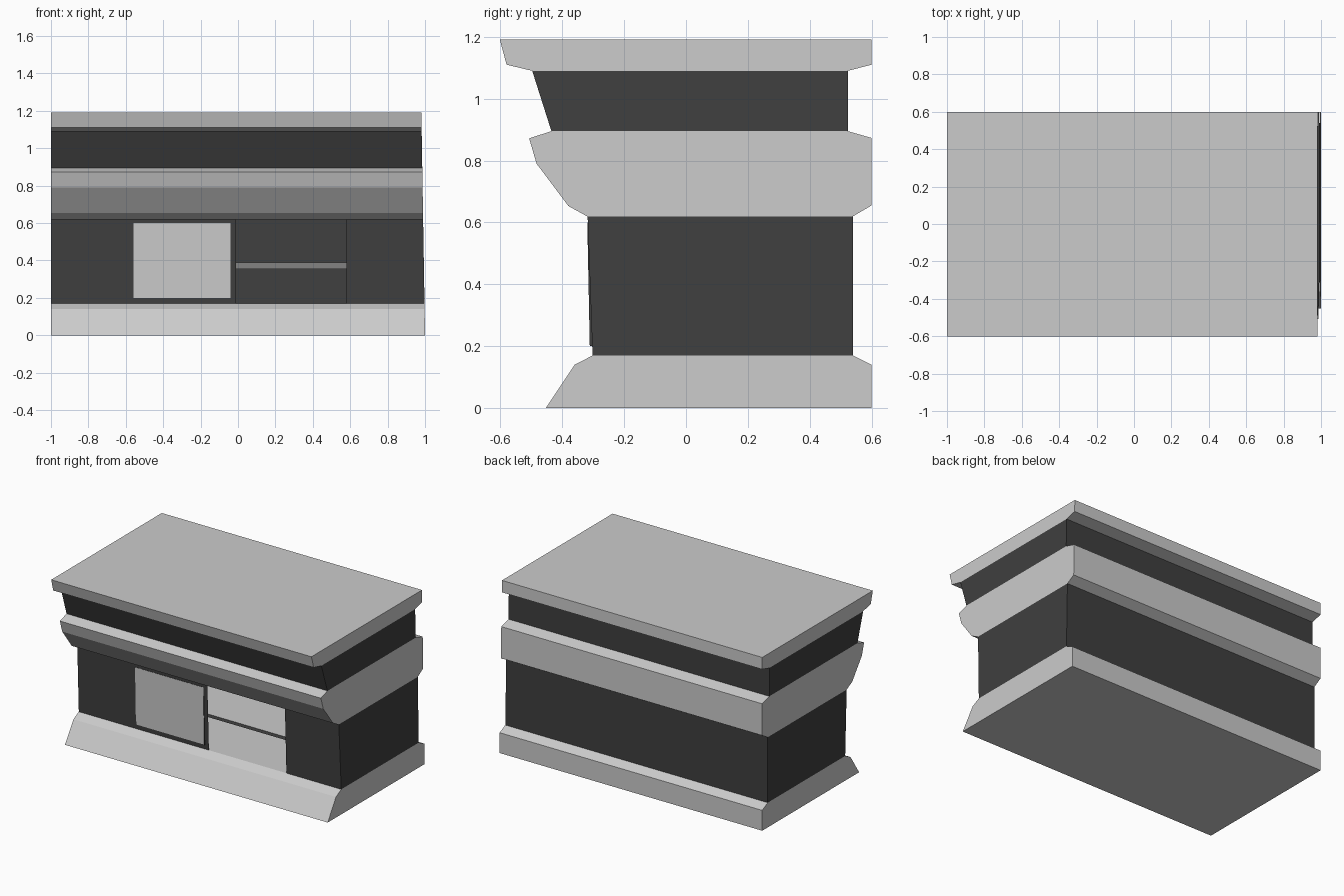
import bpy, bmesh

if "Cube" in bpy.data.objects:
    bpy.data.objects.remove(bpy.data.objects["Cube"])

dark = bpy.data.materials.new("dark_panel")
dark.diffuse_color = (0.05, 0.05, 0.05, 1)
dark.use_nodes = True
dark.node_tree.nodes["Principled BSDF"].inputs["Base Color"].default_value = dark.diffuse_color


def right_x(z):
    # right end leans in slightly towards the top
    return 1.0 - 0.0165 * z


def finish(name, bm, mat=None, fix=True):
    if fix:
        bmesh.ops.recalc_face_normals(bm, faces=bm.faces)
    mesh = bpy.data.meshes.new(name)
    bm.to_mesh(mesh)
    bm.free()
    obj = bpy.data.objects.new(name, mesh)
    bpy.context.collection.objects.link(obj)
    if mat:
        mesh.materials.append(mat)
    return obj


def prism(name, profile, mat=None, x0=-1.0, x1=None):
    # side profile (y, z) stretched along x
    bm = bmesh.new()
    left = [bm.verts.new((x0, y, z)) for y, z in profile]
    right = [bm.verts.new((right_x(z) if x1 is None else x1, y, z)) for y, z in profile]
    bm.faces.new(left)
    bm.faces.new(right[::-1])
    n = len(profile)
    for i in range(n):
        j = (i + 1) % n
        bm.faces.new((left[i], right[i], right[j], left[j]))
    return finish(name, bm, mat)


# stacked light mouldings and the dark band between them
prism("base_plinth", [(-.453, 0), (.6, 0), (.6, .14), (.54, .17), (-.302, .17), (-.36, .14)])
prism("counter_band", [(-.32, .62), (.54, .62), (.6, .655), (.6, .873), (.523, .895),
                       (-.435, .895), (-.507, .872), (-.483, .79), (-.38, .653)])
prism("upper_band", [(-.435, .895), (.523, .895), (.523, 1.09), (-.497, 1.09)], dark)
prism("top_slab", [(-.497, 1.09), (.523, 1.09), (.6, 1.11), (.6, 1.192),
                   (-.602, 1.192), (-.58, 1.11)])

# thin dark wall around the hollow body, open at the front niche
bm = bmesh.new()
rows = []
for z, front in ((.17, -.302), (.62, -.318)):
    r = right_x(z)
    path = [(.58, front), (r, front), (r, .54), (-1, .54), (-1, front), (-.01, front)]
    rows.append([bm.verts.new((x, y, z)) for x, y in path])
low, high = rows
for i in range(5):
    bm.faces.new((low[i], low[i + 1], high[i + 1], high[i]))
finish("body_wall", bm, dark, fix=False)

# shelf inside the niche, front edge undercut
prism("niche_shelf", [(-.255, .39), (.535, .39), (.535, .355), (-.23, .355)], None, -.99, .98)

# light front panel with dark rim
panel = prism("front_panel", [(-.311, .2), (-.319, .6), (-.31, .6), (-.3, .2)], dark, -.56, -.04)
panel.data.materials.clear()
panel.data.materials.append(None)
panel.data.materials.append(dark)
for f in panel.data.polygons:
    f.material_index = 0 if f.normal.y < -.9 else 1
